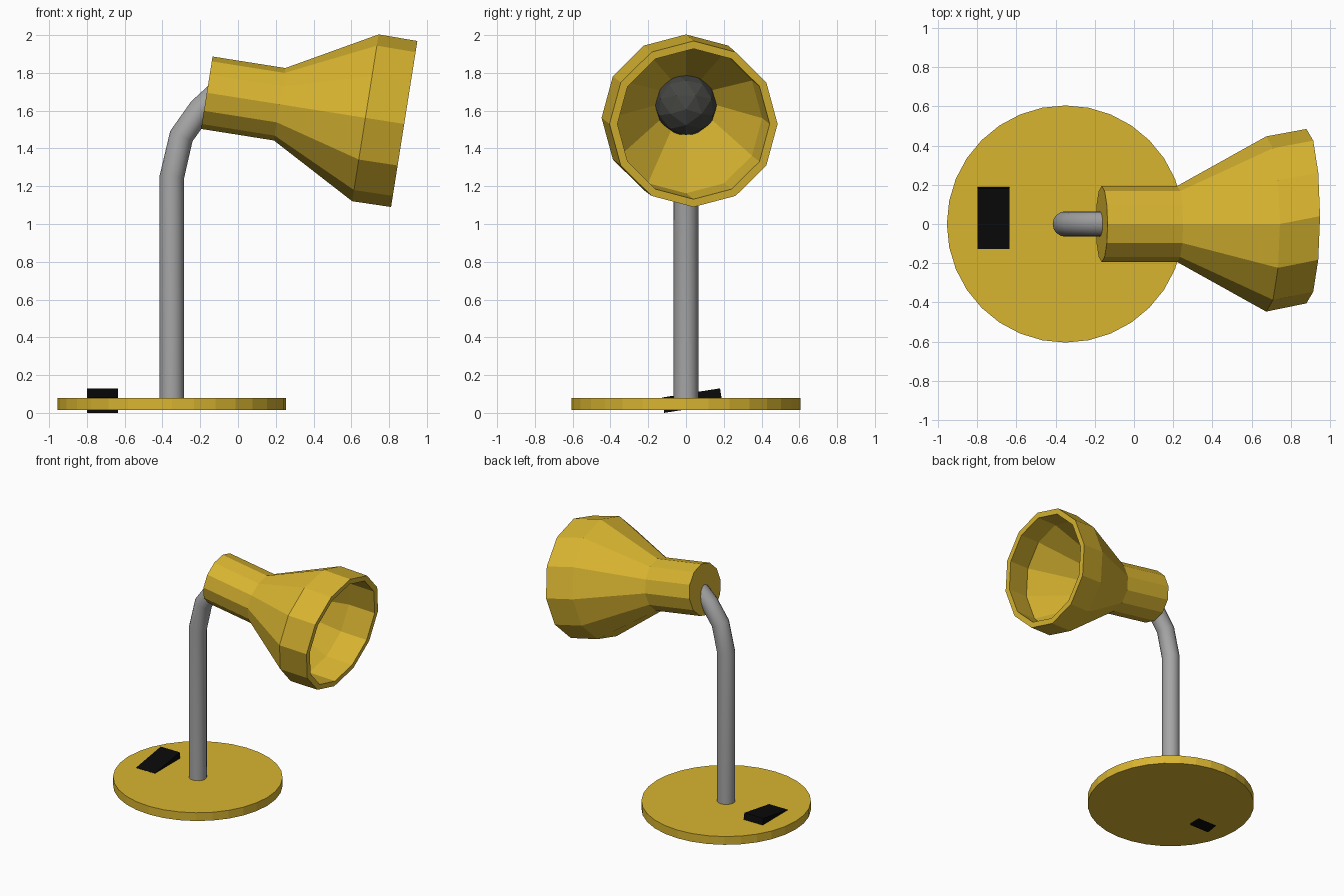
import bpy, bmesh, math
from mathutils import Vector

cube = bpy.data.objects.get("Cube")
if cube:
    bpy.data.objects.remove(cube)


def material(name, rgb, rough=0.5):
    m = bpy.data.materials.new(name)
    m.use_nodes = True
    m.diffuse_color = (*rgb, 1)
    bsdf = m.node_tree.nodes["Principled BSDF"]
    bsdf.inputs["Base Color"].default_value = (*rgb, 1)
    bsdf.inputs["Roughness"].default_value = rough
    return m


yellow = material("yellow paint", (0.69, 0.46, 0.03))
grey = material("grey metal", (0.38, 0.38, 0.38))
black = material("black plastic", (0.003, 0.003, 0.003))
glass = material("dark bulb", (0.06, 0.06, 0.055))


def finish(name, mat):
    ob = bpy.context.object
    ob.name = ob.data.name = name
    ob.data.materials.append(mat)
    return ob


STEM_X = -0.35
TILT = math.radians(9)

# Base disc
bpy.ops.mesh.primitive_cylinder_add(vertices=32, radius=0.605, depth=0.065,
                                    location=(STEM_X, 0, 0.0475))
finish("base", yellow)

# Tilted rocker switch set through the base
bpy.ops.mesh.primitive_cube_add(size=1, location=(-0.717, 0.0325, 0.065),
                                rotation=(TILT, 0, 0))
bpy.context.object.scale = (0.165, 0.312, 0.082)
finish("switch", black)

# Bent stem: a round tube along a polyline
path = [(STEM_X, 0.05), (STEM_X, 1.25), (-0.30, 1.465), (-0.20, 1.605), (-0.08, 1.715)]
curve = bpy.data.curves.new("stem", "CURVE")
curve.dimensions = "3D"
curve.bevel_depth = 0.065
curve.bevel_resolution = 6
curve.use_fill_caps = True
line = curve.splines.new("POLY")
line.points.add(len(path) - 1)
for p, (x, z) in zip(line.points, path):
    p.co = (x, 0, z, 1)
stem = bpy.data.objects.new("stem", curve)
bpy.context.collection.objects.link(stem)
bpy.ops.object.select_all(action="DESELECT")
stem.select_set(True)
bpy.context.view_layer.objects.active = stem
bpy.ops.object.convert(target="MESH")
finish("stem", grey)
bpy.ops.object.shade_smooth_by_angle(angle=math.radians(40))

# Shade: twelve-sided rings along a tilted axis, outside then back inside;
# the mouth sits slightly to one side
axis = Vector((math.cos(TILT), 0, -math.sin(TILT)))
up = Vector((math.sin(TILT), 0, math.cos(TILT)))
side = Vector((0, 1, 0))
start = Vector((-0.165, 0, 1.695))
# (distance along the axis, radius, sideways shift)
rings = [(0, 0.194, 0), (0.39, 0.194, 0), (0.85, 0.447, 0), (1.058, 0.445, 0.04),
         (1.058, 0.403, 0.04), (0.86, 0.403, 0), (0.40, 0.15, 0), (0.04, 0.15, 0)]
SIDES = 12
bm = bmesh.new()
loops = []
for dist, radius, shift in rings:
    centre = start + axis * dist + side * shift
    loops.append([bm.verts.new(centre + radius * (up * math.cos(a) + side * math.sin(a)))
                  for a in (math.tau * i / SIDES for i in range(SIDES))])
for a, b in zip(loops, loops[1:]):
    for i in range(SIDES):
        j = (i + 1) % SIDES
        bm.faces.new((a[i], a[j], b[j], b[i]))
bm.faces.new(loops[0])
bm.faces.new(loops[-1])
bmesh.ops.recalc_face_normals(bm, faces=bm.faces)
mesh = bpy.data.meshes.new("shade")
bm.to_mesh(mesh)
bm.free()
shade = bpy.data.objects.new("shade", mesh)
bpy.context.collection.objects.link(shade)
mesh.materials.append(yellow)

# Faceted bulb in the neck of the shade
bpy.ops.mesh.primitive_ico_sphere_add(subdivisions=2, radius=0.168,
                                      location=start + axis * 0.40,
                                      rotation=(0, math.pi / 2 + TILT, 0))
finish("bulb", glass)
